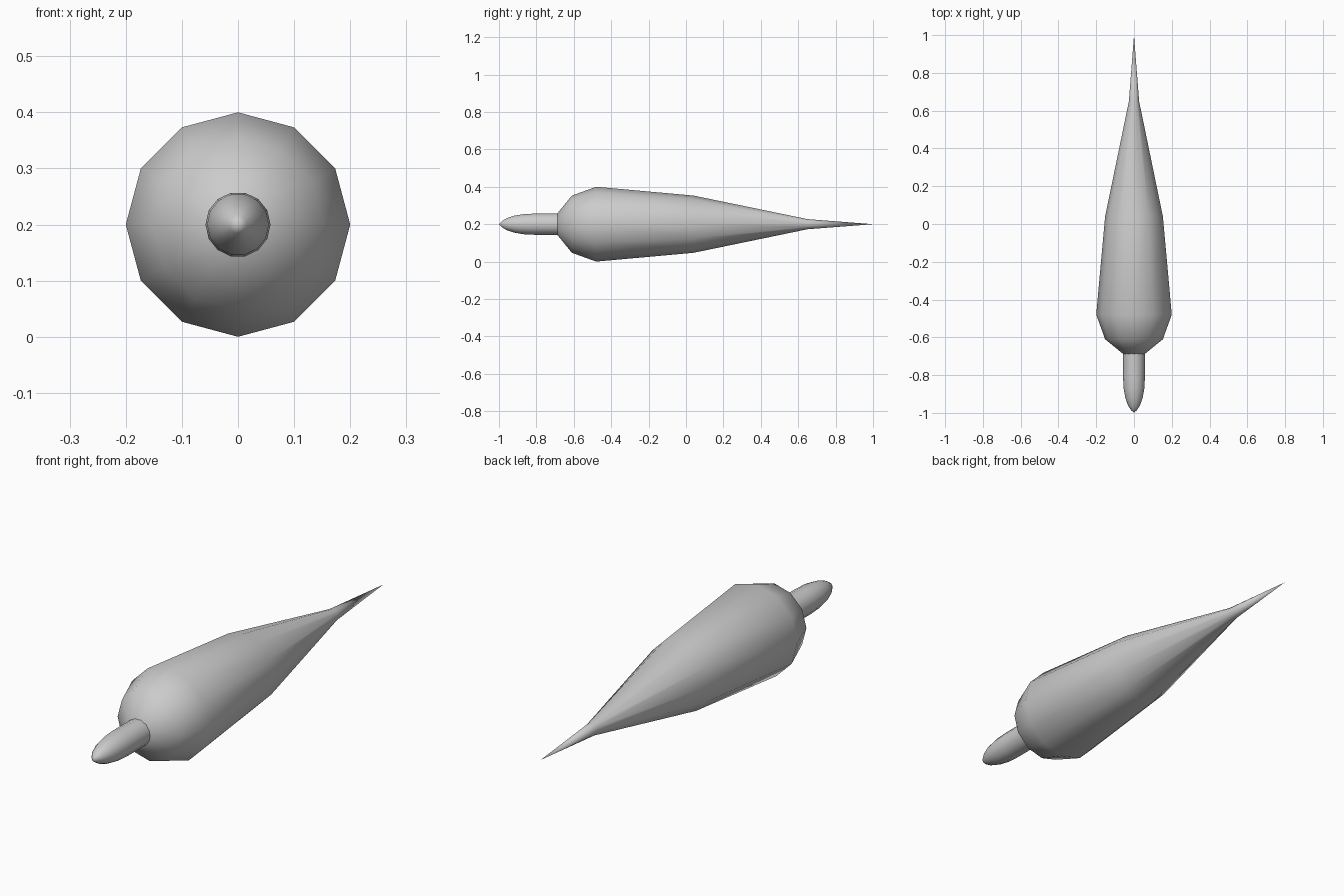
import bpy
import math

cube = bpy.data.objects.get("Cube")
if cube:
    bpy.data.objects.remove(cube, do_unlink=True)

AXIS_Z = 0.2

grey = bpy.data.materials.new("plain grey")
grey.use_nodes = True
colour = (0.6, 0.6, 0.6, 1)
grey.diffuse_color = colour
grey.node_tree.nodes["Principled BSDF"].inputs["Base Color"].default_value = colour


def turned(name, profile, sides, angle):
    """Turn (y, radius) stations around the long axis; radius 0 makes a point."""
    verts, faces, rings = [], [], []
    for y, r in profile:
        start = len(verts)
        count = sides if r > 0 else 1
        for i in range(count):
            a = 2 * math.pi * i / sides
            verts.append((r * math.cos(a), y, AXIS_Z + r * math.sin(a)))
        rings.append([start + i % count for i in range(sides)])
    for a, b in zip(rings, rings[1:]):
        for i in range(sides):
            j = (i + 1) % sides
            loop = [a[i], a[j], b[j], b[i]]
            faces.append(list(dict.fromkeys(loop))[::-1])
    # Close any open ends
    if profile[0][1] > 0:
        faces.append(rings[0])
    if profile[-1][1] > 0:
        faces.append(rings[-1][::-1])
    mesh = bpy.data.meshes.new(name)
    mesh.from_pydata(verts, [], faces)
    mesh.materials.append(grey)
    mesh.update()
    obj = bpy.data.objects.new(name, mesh)
    bpy.context.collection.objects.link(obj)
    bpy.ops.object.select_all(action="DESELECT")
    obj.select_set(True)
    bpy.context.view_layer.objects.active = obj
    bpy.ops.object.shade_smooth_by_angle(angle=math.radians(angle))
    return obj


# Faceted teardrop body with a thin drawn-out tail
turned("body", [(-0.69, 0.055), (-0.61, 0.153), (-0.48, 0.2), (0.04, 0.153),
                (0.65, 0.027), (1.0, 0)], 12, 50)

# Bullet-shaped nose plugged into the front of the body
turned("nose", [(-1.0, 0), (-0.985, 0.016), (-0.96, 0.032), (-0.92, 0.046),
                (-0.87, 0.055), (-0.81, 0.058), (-0.67, 0.058)], 14, 50)
